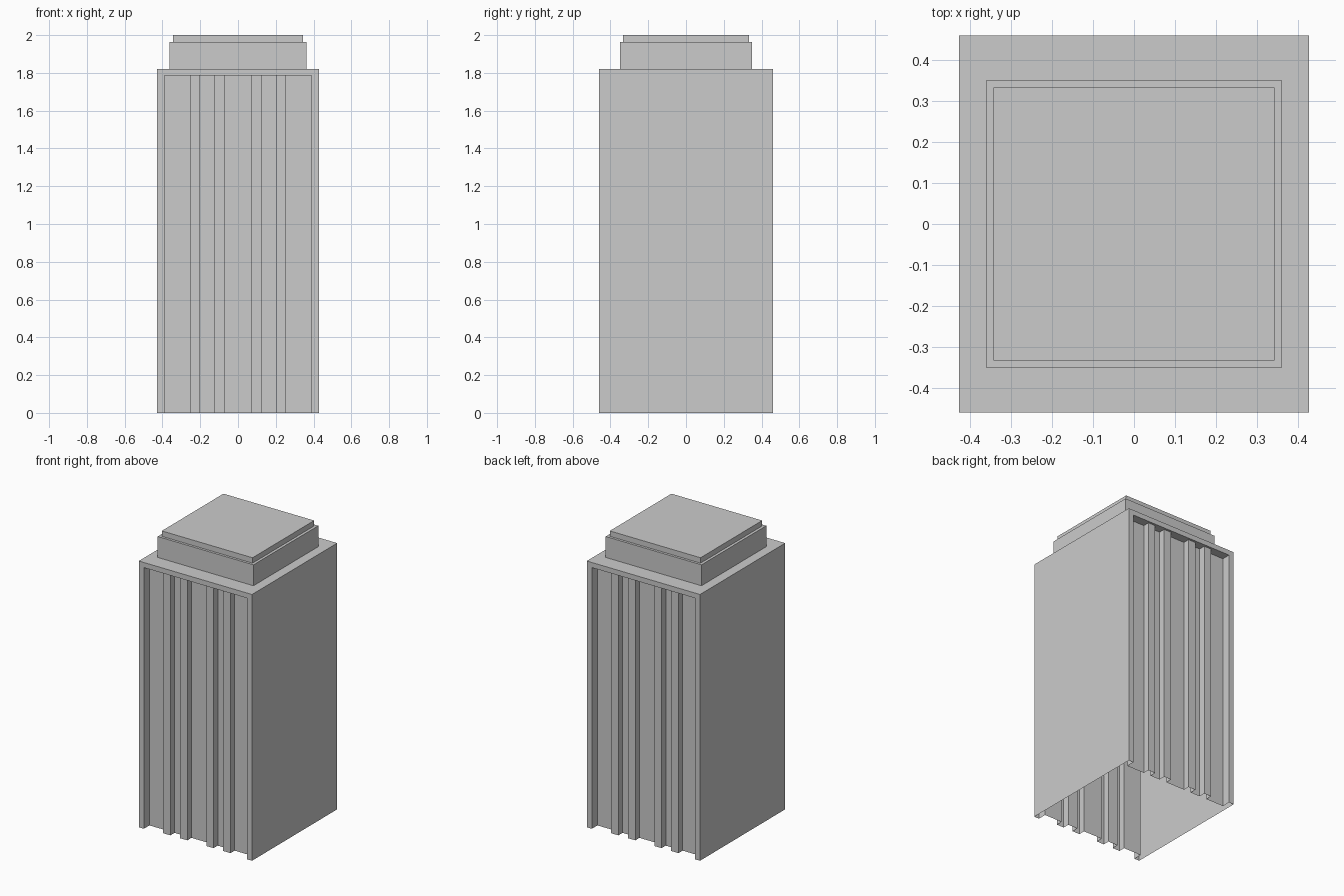
import bpy, bmesh

if "Cube" in bpy.data.objects:
    bpy.data.objects.remove(bpy.data.objects["Cube"])

HX, HY = 0.428, 0.46      # half footprint
RX = 0.39                 # half width of the recessed facade
Z_REC, Z_ROOF = 1.785, 1.82
RECESS, RIB_SET = 0.06, 0.015
RIBS = [(-0.255, -0.2), (-0.127, -0.072), (0.072, 0.127), (0.2, 0.255)]


def finish(bm, name):
    bmesh.ops.remove_doubles(bm, verts=bm.verts, dist=1e-5)
    bmesh.ops.dissolve_limit(bm, angle_limit=0.01, verts=bm.verts, edges=bm.edges)
    bmesh.ops.recalc_face_normals(bm, faces=bm.faces)
    me = bpy.data.meshes.new(name)
    bm.to_mesh(me)
    bm.free()
    ob = bpy.data.objects.new(name, me)
    bpy.context.collection.objects.link(ob)
    return ob


def face(bm, pts):
    bm.faces.new([bm.verts.new(p) for p in pts])


def walls(bm, loop, z0, z1):
    for a, b in zip(loop, loop[1:] + loop[:1]):
        face(bm, [(*a, z0), (*b, z0), (*b, z1), (*a, z1)])


# Ribbed facade profile, front side, left to right
back, rib = -HY + RECESS, -HY + RIB_SET
front = [(-RX, -HY), (-RX, back)]
for a, b in RIBS:
    front += [(a, back), (a, rib), (b, rib), (b, back)]
front += [(RX, back), (RX, -HY)]
rear = [(-x, -y) for x, y in front]


def plan(f, r):
    return [(-HX, -HY)] + f + [(HX, -HY), (HX, HY)] + r + [(-HX, HY)]


# Tower shell, open underneath
bm = bmesh.new()
walls(bm, plan(front, rear), 0, Z_REC)
header = plan([front[0], front[-1]], [rear[0], rear[-1]])
walls(bm, header, Z_REC, Z_ROOF)
face(bm, [(*p, Z_ROOF) for p in header])
for side in (front, rear):                      # soffits over the recesses
    face(bm, [(*p, Z_REC) for p in side])
finish(bm, "tower")


# Stepped roof tiers
def tier(name, hx, hy, z0, z1):
    bm = bmesh.new()
    loop = [(-hx, -hy), (hx, -hy), (hx, hy), (-hx, hy)]
    walls(bm, loop, z0, z1)
    face(bm, [(*p, z1) for p in loop])
    finish(bm, name)


tier("roof_block", 0.362, 0.35, Z_ROOF, 1.963)
tier("roof_cap", 0.343, 0.333, 1.963, 2.0)
